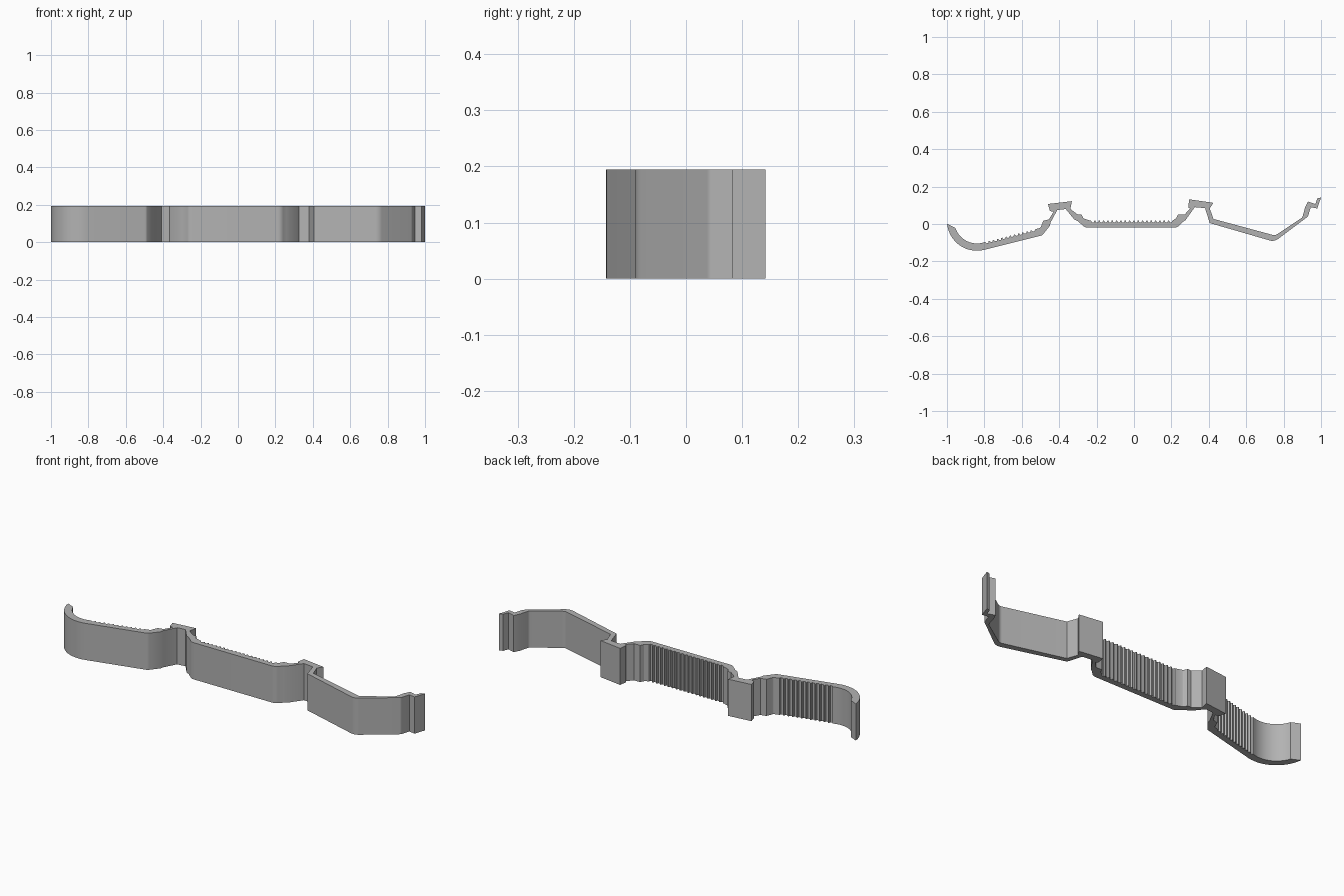
import bpy, bmesh, math
from mathutils import Vector

cube = bpy.data.objects.get("Cube")
if cube:
    bpy.data.objects.remove(cube, do_unlink=True)

HEIGHT = 0.195
PITCH = 0.023


def arc(centre, radius, start, end, steps=14):
    """Points along a circular arc, angles in degrees."""
    angles = [math.radians(start + (end - start) * i / steps) for i in range(steps + 1)]
    return [(centre[0] + radius * math.cos(a), centre[1] + radius * math.sin(a)) for a in angles]


def teeth(start, end, depth=0.009):
    """Row of grip teeth standing to the right of the line from start to end."""
    a, b = Vector(start), Vector(end)
    along = (b - a).normalized()
    out = Vector((along.y, -along.x)) * depth
    count = round((b - a).length / PITCH)
    step = (b - a) / count
    points = []
    for i in range(count):
        p = a + step * i
        points += [p, p + step * 0.15 + out, p + step * 0.6 + out, p + step * 0.75]
    return [tuple(p) for p in points] + [tuple(b)]


def rounded(points, steps=8):
    """Replace every (x, y, r) corner by a fillet of radius r."""
    result = []
    for i, point in enumerate(points):
        p = Vector(point[:2])
        if len(point) < 3:
            result.append(p)
            continue
        u = (Vector(points[i - 1][:2]) - p).normalized()
        v = (Vector(points[(i + 1) % len(points)][:2]) - p).normalized()
        half = u.angle(v) / 2
        cut = point[2] / math.tan(half)
        centre = p + (u + v).normalized() * point[2] / math.sin(half)
        first, last = p + u * cut - centre, p + v * cut - centre
        turn = first.angle(last)
        for k in range(steps + 1):
            t = k / steps
            d = (first * math.sin((1 - t) * turn) + last * math.sin(t * turn)) / math.sin(turn)
            result.append(centre + d)
    return result


# Front edge, left to right: curled end, strap, clip, base, clip, strap, hook
curl = (-0.84, 0.017)
front = arc(curl, 0.16, 186, 284) + [
    (-0.49, -0.06, 0.02), (-0.45, -0.01), (-0.445, 0.01), (-0.41, 0.075),
    (-0.365, 0.08), (-0.32, 0.025), (-0.30, 0.015), (-0.26, -0.02, 0.04),
    (0.23, -0.02, 0.04), (0.26, 0.01), (0.275, 0.02), (0.325, 0.09),
    (0.38, 0.085), (0.405, 0.005), (0.75, -0.095, 0.05),
    (0.93, 0.04, 0.015), (0.945, 0.09), (0.98, 0.083), (1.0, 0.142),
]

# Back edge, right to left, with grip teeth on the base and the left strap
back_right = [
    (0.98, 0.137), (0.97, 0.107), (0.93, 0.12), (0.915, 0.09), (0.9, 0.035, 0.015),
    (0.755, -0.062, 0.03), (0.425, 0.027), (0.405, 0.083), (0.425, 0.113),
    (0.295, 0.132), (0.29, 0.088), (0.3, 0.083), (0.27, 0.05), (0.235, 0.05),
    (0.225, 0.03),
]
back_left = [
    (-0.27, 0.03, 0.01), (-0.28, 0.05), (-0.3, 0.05), (-0.34, 0.08), (-0.332, 0.122),
    (-0.46, 0.107), (-0.45, 0.07), (-0.43, 0.065), (-0.455, 0.025), (-0.485, 0.017),
    (-0.5, -0.02, 0.01),
]
base_teeth = teeth((0.205, 0.018), (-0.235, 0.018), -0.009)
strap_teeth = teeth((-0.53, -0.029), (-0.8, -0.097), -0.009)
outline = rounded(front + back_right + base_teeth + back_left + strap_teeth
                  + arc(curl, 0.121, 284, 198))

# Extrude the outline into the strip
bm = bmesh.new()
bottom = bm.faces.new([bm.verts.new((p.x, p.y, 0)) for p in outline])
extruded = bmesh.ops.extrude_face_region(bm, geom=[bottom])
top = [g for g in extruded["geom"] if isinstance(g, bmesh.types.BMVert)]
bmesh.ops.translate(bm, vec=(0, 0, HEIGHT), verts=top)
bmesh.ops.recalc_face_normals(bm, faces=bm.faces)
mesh = bpy.data.meshes.new("clip_strip")
bm.to_mesh(mesh)
bm.free()

strip = bpy.data.objects.new("clip_strip", mesh)
bpy.context.collection.objects.link(strip)

# Plain grey plastic
grey = bpy.data.materials.new("grey_plastic")
grey.use_nodes = True
colour = (0.45, 0.45, 0.45, 1)
grey.diffuse_color = colour
grey.node_tree.nodes["Principled BSDF"].inputs["Base Color"].default_value = colour
mesh.materials.append(grey)

bpy.context.view_layer.objects.active = strip
strip.select_set(True)
bpy.ops.object.shade_smooth_by_angle(angle=math.radians(25))
